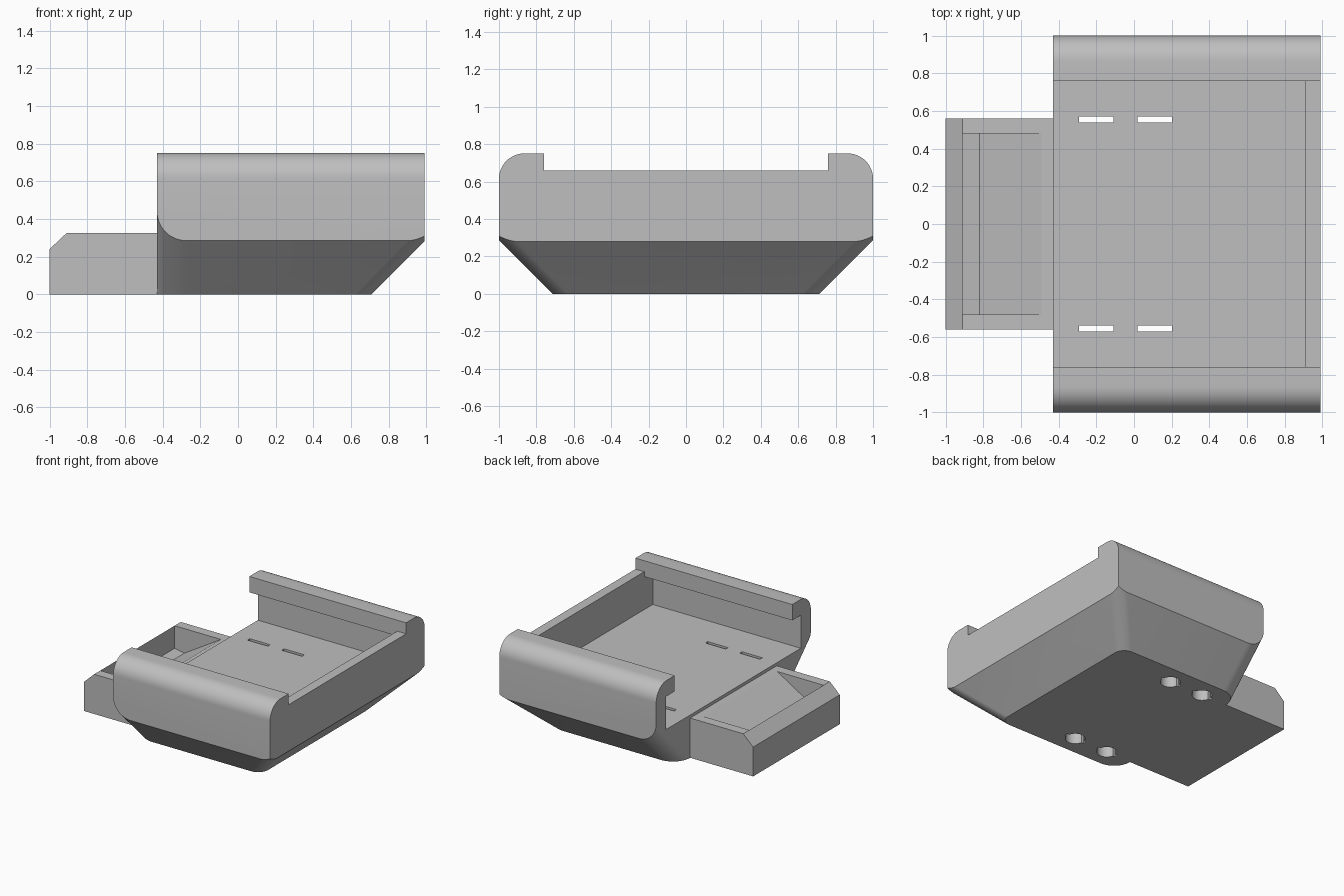
import bpy, bmesh
from math import sin, cos, pi, radians
from mathutils import Vector

cube = bpy.data.objects.get("Cube")
if cube:
    bpy.data.objects.remove(cube, do_unlink=True)

grey = bpy.data.materials.new("light_grey")
grey.use_nodes = True
GREY = (0.52, 0.52, 0.52, 1)
grey.diffuse_color = GREY
grey.node_tree.nodes["Principled BSDF"].inputs["Base Color"].default_value = GREY


def loft(name, start, end):
    """Closed solid between two matching rings of points."""
    bm = bmesh.new()
    a = [bm.verts.new(p) for p in start]
    b = [bm.verts.new(p) for p in end]
    n = len(a)
    bm.faces.new(a)
    bm.faces.new(b[::-1])
    for i in range(n):
        j = (i + 1) % n
        bm.faces.new((a[i], b[i], b[j], a[j]))
    bmesh.ops.recalc_face_normals(bm, faces=bm.faces)
    mesh = bpy.data.meshes.new(name)
    bm.to_mesh(mesh)
    bm.free()
    mesh.materials.append(grey)
    obj = bpy.data.objects.new(name, mesh)
    bpy.context.collection.objects.link(obj)
    return obj


def along_x(name, yz, x0, x1):
    return loft(name, [(x0, y, z) for y, z in yz], [(x1, y, z) for y, z in yz])


def along_y(name, xz, w):
    return loft(name, [(x, -w, z) for x, z in xz], [(x, w, z) for x, z in xz])


def along_z(name, xy, z0, z1):
    return loft(name, [(x, y, z0) for x, y in xy], [(x, y, z1) for x, y in xy])


def arc(cx, cy, r, a0, a1, steps=12):
    angles = [radians(a0 + (a1 - a0) * i / steps) for i in range(steps + 1)]
    return [(cx + r * cos(a), cy + r * sin(a)) for a in angles]


def mirrored(half):
    """Add the opposite half of a profile, flipped in its first coordinate."""
    return half + [(-u, v) for u, v in reversed(half)]


def combine(obj, other, operation):
    mod = obj.modifiers.new("combine", 'BOOLEAN')
    mod.operation = operation
    mod.solver = 'EXACT'
    mod.object = other
    bpy.context.view_layer.objects.active = obj
    bpy.ops.object.modifier_apply(modifier=mod.name)
    bpy.data.objects.remove(other, do_unlink=True)


BACK, END = -0.43, 0.99

# Tray body: end profile with rounded outer rails
rail = [(1, 0)] + arc(0.865, 0.615, 0.135, 0, 90) + [(0.76, 0.75), (0.76, 0.66)]
body = along_x("tray_body", mirrored(rail), BACK, END)

# Flared underside: its outline spreads at 45 degrees with height
half = arc(0.62, 0.625, 0.09, 0, 90) + arc(-0.275, 0.56, 0.155, 90, 180)
outline = half + [(x, -y) for x, y in reversed(half)]
H = 0.9


def spread(x, y):
    return (x + (H if x > 0 else 0), y + (H if y > 0 else -H), H)


flare = loft("flare", [(x, y, 0) for x, y in outline],
             [spread(x, y) for x, y in outline])
combine(body, flare, 'INTERSECT')

# Open-ended pocket that undercuts both rails
pocket = [(0.87, 0.35), (0.87, 0.62), (0.76, 0.62), (0.76, 0.9)]
combine(body, along_x("pocket", mirrored(pocket), BACK - 0.1, 0.91), 'DIFFERENCE')

# Connector tab with bevelled end and ramped recess
tab = along_y("connector_tab", [(-1, 0), (BACK + 0.05, 0), (BACK + 0.05, 0.325),
                                (-0.91, 0.325), (-1, 0.24)], 0.56)
ramp = along_y("ramp", [(-0.91, 0.5), (-0.91, 0.14), (-0.82, 0.125),
                        (-0.49, 0.325), (-0.49, 0.5)], 0.48)
combine(tab, ramp, 'DIFFERENCE')
combine(body, tab, 'UNION')

# Cable slots through the floor with round bores from below
for x in (-0.2, 0.11):
    for y in (-0.555, 0.555):
        slot = [(x - 0.092, y - 0.015), (x + 0.092, y - 0.015),
                (x + 0.092, y + 0.015), (x - 0.092, y + 0.015)]
        combine(body, along_z("slot", slot, -0.1, 0.5), 'DIFFERENCE')
        bore = arc(x, y, 0.075, 0, 360, 32)[:-1]
        combine(body, along_z("bore", bore, -0.1, 0.27), 'DIFFERENCE')

bpy.ops.object.select_all(action='DESELECT')
body.select_set(True)
bpy.context.view_layer.objects.active = body
bpy.ops.object.shade_smooth_by_angle(angle=radians(25))
